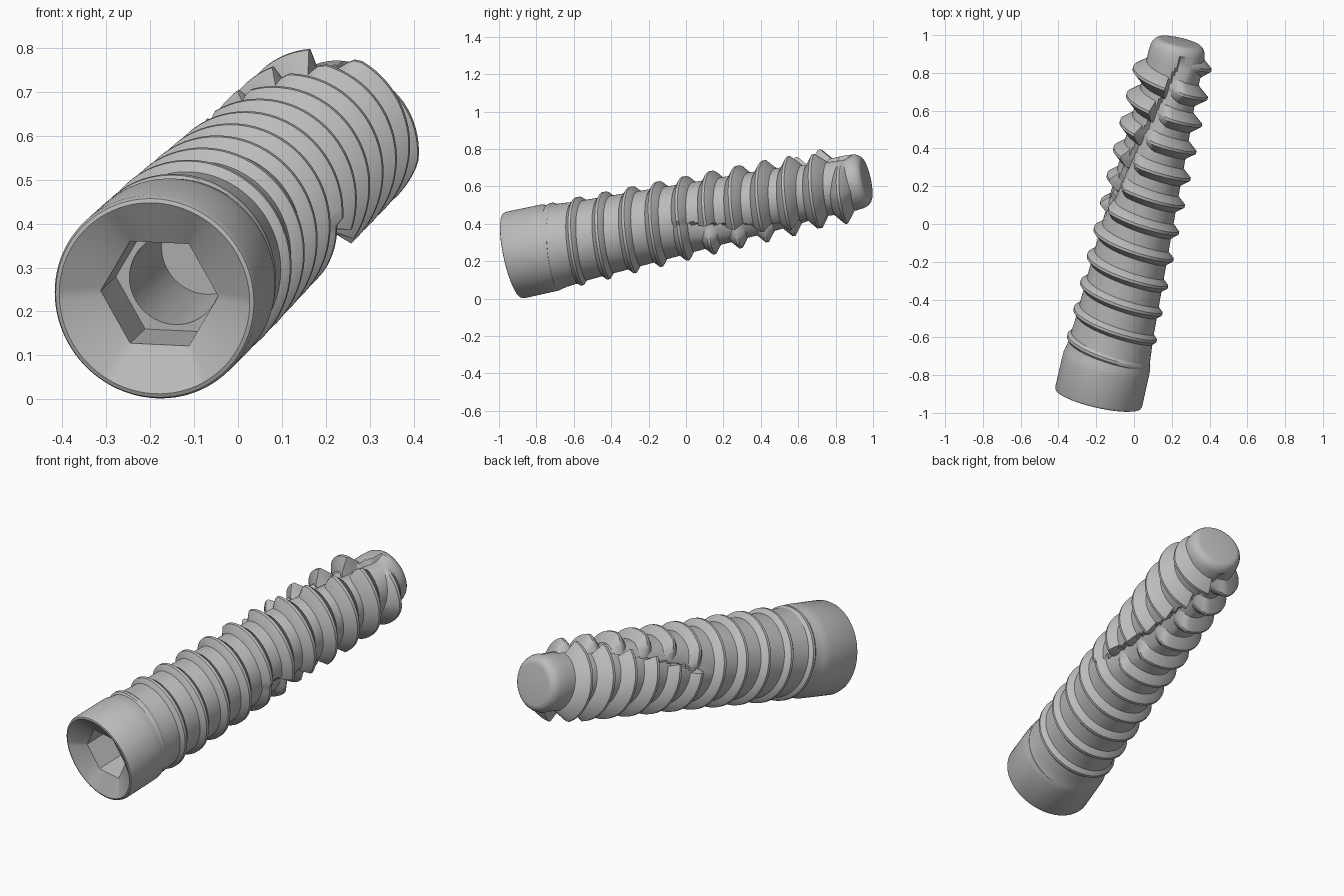
import bpy, bmesh, math
from mathutils import Vector

cube = bpy.data.objects.get("Cube")
if cube:
    bpy.data.objects.remove(cube)

# Tilted main axis: "c" is the position measured along y
SLOPE = Vector((0.228, 1.0, 0.215))
START = Vector((-0.19, -0.928, 0.23))
AXIS = SLOPE.normalized()
SIDE = (Vector((1, 0, 0)) - AXIS * AXIS.x).normalized()
UP = SIDE.cross(AXIS)
PITCH = 0.142
TIP = 0.965

metal = bpy.data.materials.new("grey metal")
metal.use_nodes = True
grey = (0.5, 0.5, 0.5, 1)
metal.diffuse_color = grey
metal.node_tree.nodes["Principled BSDF"].inputs["Base Color"].default_value = grey


def place(c, r, a):
    return START + SLOPE * (c - START.y) + (SIDE * math.cos(a) + UP * math.sin(a)) * r


def lerp(points, c):
    """Piecewise linear value at c."""
    if c <= points[0][0]:
        return points[0][1]
    for (c0, v0), (c1, v1) in zip(points, points[1:]):
        if c <= c1:
            return v0 + (v1 - v0) * (c - c0) / (c1 - c0)
    return points[-1][1]


ROOT = [(-0.73, 0.235), (-0.69, 0.225), (-0.55, 0.212), (-0.3, 0.2),
        (0.1, 0.18), (0.45, 0.165), (0.7, 0.15), (0.88, 0.15)]
CREST = [(-0.78, 0.236), (-0.5, 0.233), (0.0, 0.222), (0.5, 0.215), (0.87, 0.209)]


def flute(c, a):
    """Strength of the two opposed cutting flutes, with one steep wall each."""
    if not -0.03 < c < 0.89:
        return 0
    wall = math.radians(160 - 105 * (c - 0.15))
    back = (wall - a) % math.pi
    return max(0, 1 - back / 0.55) * min(1, (c + 0.03) / 0.15)


def finish(bm, name):
    mesh = bpy.data.meshes.new(name)
    bm.to_mesh(mesh)
    bm.free()
    obj = bpy.data.objects.new(name, mesh)
    bpy.context.collection.objects.link(obj)
    mesh.materials.append(metal)
    bpy.ops.object.select_all(action='DESELECT')
    obj.select_set(True)
    bpy.context.view_layer.objects.active = obj
    bpy.ops.object.shade_smooth_by_angle(angle=math.radians(32))
    return obj


def build_body():
    cols = 96
    head = START.y

    def hexagon(a):
        return 0.137 * math.cos(math.pi / 6) / math.cos(a % (math.pi / 3) - math.pi / 6)

    def constant(r):
        return lambda a: r

    def core(c):
        return lambda a: lerp(ROOT, c) - 0.025 * flute(c, a)

    # Blind bore, hexagonal socket, flared mouth and collar
    rows = [(head + 0.52, constant(0.105)), (head + 0.2, constant(0.105)),
            (head + 0.2, hexagon), (head + 0.05, hexagon),
            (head, constant(0.222)), (head + 0.003, constant(0.231)),
            (head + 0.015, constant(0.236))]
    # Tapering core
    steps = 75
    for i in range(steps + 1):
        c = -0.75 + (0.88 + 0.75) * i / steps
        rows.append((c, core(c)))
    # Rounded tip
    for i in range(1, 7):
        t = i / 6 * math.pi / 2
        rows.append((0.905 + 0.06 * math.sin(t), constant(0.105 + 0.043 * math.cos(t))))

    bm = bmesh.new()
    rings = []
    for c, radius in rows:
        angles = [math.tau * j / cols for j in range(cols)]
        rings.append([bm.verts.new(place(c, radius(a), a)) for a in angles])
    for lower, upper in zip(rings, rings[1:]):
        for j in range(cols):
            k = (j + 1) % cols
            bm.faces.new((lower[j], lower[k], upper[k], upper[j]))
    bm.faces.new(rings[0])
    bm.faces.new(rings[-1])
    bmesh.ops.recalc_face_normals(bm, faces=bm.faces)
    return finish(bm, "implant_body")


def build_thread():
    # Triangular ridge swept along a helix, deepening towards the tip
    per_turn = 72
    first, last = -0.77, 0.875
    count = int((last - first) / PITCH * per_turn)
    bm = bmesh.new()
    strips = []
    for i in range(count + 1):
        c = first + (last - first) * i / count
        a = math.tau * c / PITCH
        root = lerp(ROOT, c)
        fade = min(1, (c - first) / 0.12, (last - c) / 0.03)
        cut = min(1, flute(c, a) * 1.3)
        depth = (lerp(CREST, c) - root) * fade
        top = root + depth * (1 - cut) - 0.02 * cut - 0.004 * (1 - fade)
        base = 0.014 + 0.7 * max(depth, 0)
        section = [(-base - 0.01, root - 0.035), (-base, root - 0.002 - 0.03 * cut),
                   (-0.007, top), (0.007, top),
                   (base, root - 0.002 - 0.03 * cut), (base + 0.01, root - 0.035)]
        strips.append([bm.verts.new(place(c + dc, r, a)) for dc, r in section])
    for p, q in zip(strips, strips[1:]):
        for j in range(len(p) - 1):
            bm.faces.new((p[j], p[j + 1], q[j + 1], q[j]))
    bm.faces.new(strips[0][::-1])
    bm.faces.new(strips[-1])
    return finish(bm, "helical_thread")


build_body()
build_thread()
